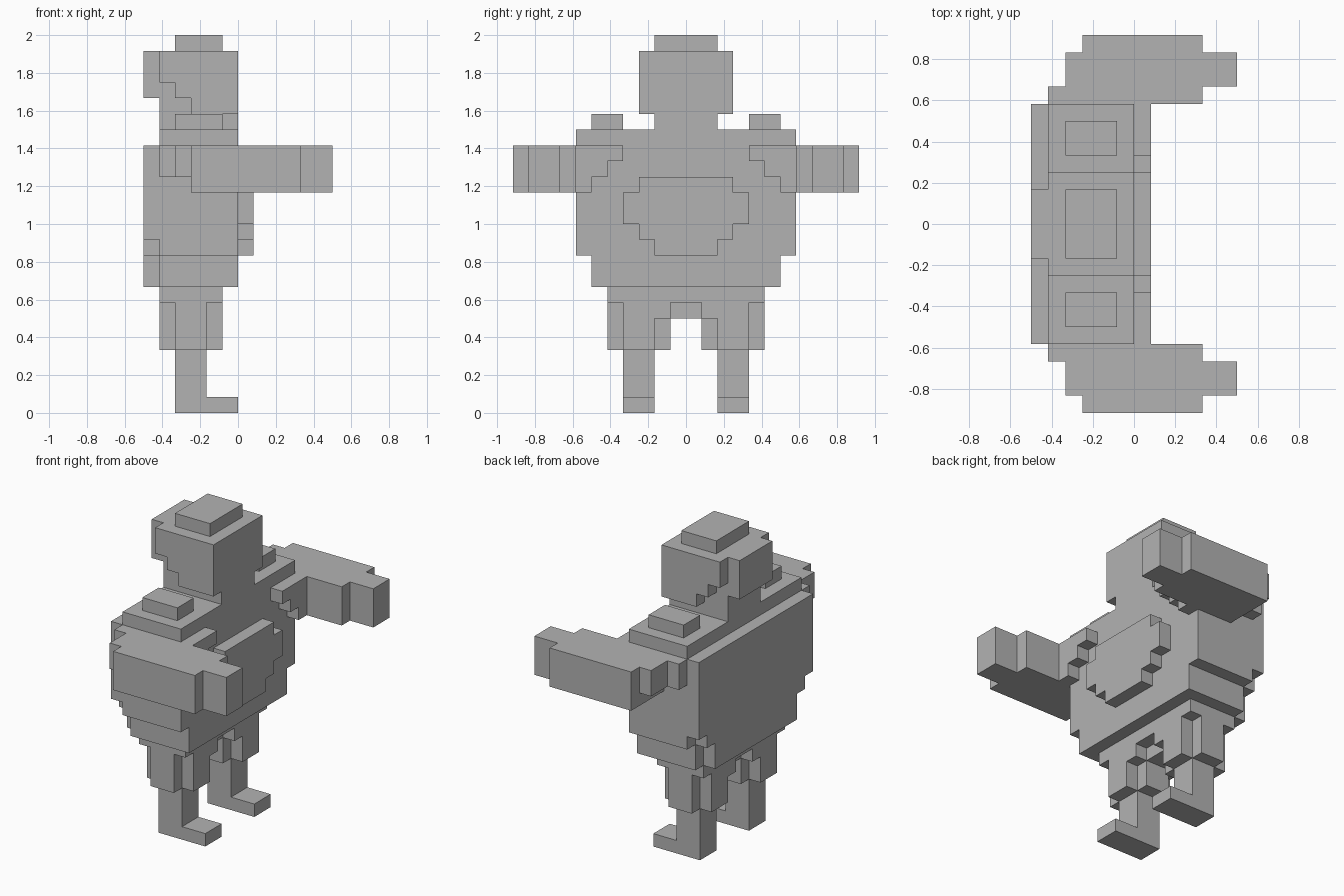
import bpy, bmesh
from mathutils import Vector

cube = bpy.data.objects.get("Cube")
if cube:
    bpy.data.objects.remove(cube, do_unlink=True)

U = 1 / 12  # size of one block

grey = bpy.data.materials.new("plain_grey")
grey.use_nodes = True
grey.diffuse_color = (0.45, 0.45, 0.45, 1)
grey.node_tree.nodes["Principled BSDF"].inputs["Base Color"].default_value = grey.diffuse_color


def blocks(name, *boxes, side=1):
    """Join boxes (x0, x1, y0, y1, z0, z1), in blocks, into one clean outer shell."""
    cells = {(x, y if side > 0 else -1 - y, z)
             for x0, x1, y0, y1, z0, z1 in boxes
             for x in range(x0, x1) for y in range(y0, y1) for z in range(z0, z1)}
    bm = bmesh.new()
    for cell in cells:
        for axis in range(3):
            for step in (-1, 1):
                near = list(cell)
                near[axis] += step
                if tuple(near) in cells:
                    continue
                corners = []
                for a, b in ((0, 0), (1, 0), (1, 1), (0, 1)):
                    p = Vector(cell)
                    p[axis] += max(step, 0)
                    p[(axis + 1) % 3] += a
                    p[(axis + 2) % 3] += b
                    corners.append(bm.verts.new(p * U))
                bm.faces.new(corners if step > 0 else corners[::-1])
    bmesh.ops.remove_doubles(bm, verts=bm.verts, dist=U / 100)
    bmesh.ops.dissolve_limit(bm, angle_limit=0.01, verts=bm.verts, edges=bm.edges)
    mesh = bpy.data.meshes.new(name)
    bm.to_mesh(mesh)
    bm.free()
    mesh.materials.append(grey)
    obj = bpy.data.objects.new(name, mesh)
    bpy.context.collection.objects.link(obj)
    return obj


def pair(name, *boxes):
    """Build a part on both sides of the y = 0 plane."""
    for prefix, side in (("back_", 1), ("front_", -1)):
        blocks(prefix + name, *boxes, side=side)


# Head, stepped at the jaw, with a bump behind and a cap on top
blocks("head",
       (-5, 0, -3, 3, 21, 23),
       (-4, 0, -3, 3, 20, 21),
       (-3, 0, -3, 3, 19, 20),
       (-6, -4, -2, 2, 20, 23))
blocks("head_cap", (-4, -1, -2, 2, 23, 24))
blocks("neck", (-5, 0, -2, 2, 18, 20))

# Torso, narrowing downwards
blocks("torso",
       (-5, 0, -7, 7, 10, 18),
       (-5, 0, -6, 6, 8, 10),
       (-6, -5, -7, 7, 11, 17),
       (-6, -5, -6, 6, 10, 11),
       (-6, -5, -5, 5, 8, 10))

# Rounded belly panel
blocks("belly",
       (0, 1, -3, 3, 14, 15),
       (0, 1, -4, 4, 12, 14),
       (0, 1, -3, 3, 11, 12),
       (0, 1, -2, 2, 10, 11))

# Shoulder pads
pair("shoulder_pad", (-4, -1, 4, 6, 18, 19))

# Arms bent forwards, with stepped armpits
pair("arm",
     (-3, 4, 7, 11, 14, 17),
     (4, 6, 8, 10, 14, 17),
     (-4, -3, 7, 10, 15, 17),
     (-5, -4, 7, 8, 15, 17))
# Trim strips where the arms meet the chest
pair("arm_root",
     (0, 1, 4, 7, 16, 17),
     (0, 1, 5, 7, 15, 16),
     (0, 1, 6, 7, 14, 15))

# Hips and crotch
blocks("hips",
       (-5, -1, -5, 5, 7, 8),
       (-4, -2, -1, 1, 6, 7))

# Thighs with notched corners
pair("thigh",
     (-5, -1, 2, 4, 4, 7),
     (-4, -2, 1, 5, 4, 7),
     (-5, -1, 1, 2, 6, 7))

# Shins and feet
pair("shin_and_foot",
     (-4, -2, 2, 4, 0, 4),
     (-2, 0, 2, 4, 0, 1))
